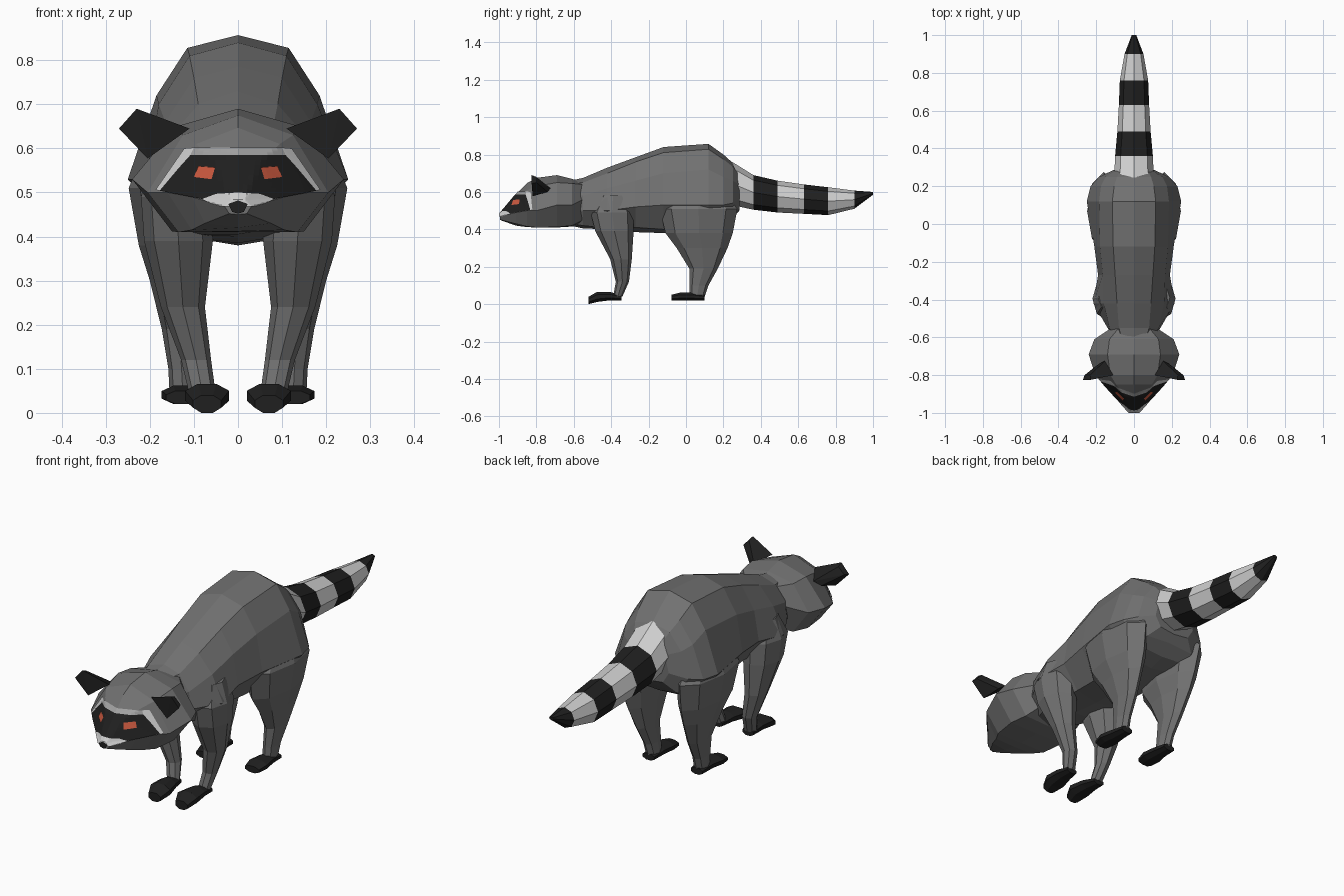
import bpy, bmesh, math
from mathutils import Vector
from mathutils.bvhtree import BVHTree

if "Cube" in bpy.data.objects:
    bpy.data.objects.remove(bpy.data.objects["Cube"])


def material(name, rgb):
    m = bpy.data.materials.new(name)
    m.diffuse_color = (*rgb, 1)
    m.use_nodes = True
    m.node_tree.nodes["Principled BSDF"].inputs["Base Color"].default_value = m.diffuse_color
    return m


GREY = material("grey_fur", (0.165, 0.165, 0.165))
BLACK = material("black_fur", (0.014, 0.014, 0.014))
WHITE = material("white_fur", (0.62, 0.62, 0.62))
LIGHT = material("light_grey_fur", (0.36, 0.36, 0.36))
ORANGE = material("orange_eye", (0.6, 0.1, 0.05))


def finish(bm, name, mats, mirror=False):
    bmesh.ops.recalc_face_normals(bm, faces=bm.faces)
    me = bpy.data.meshes.new(name)
    bm.to_mesh(me)
    bm.free()
    for m in mats:
        me.materials.append(m)
    ob = bpy.data.objects.new(name, me)
    bpy.context.collection.objects.link(ob)
    if mirror:
        ob.modifiers.new("mirror", 'MIRROR').use_clip = True
    return ob


def loft(name, rings, mats, mirror=False, bands=None):
    """Skin a list of point rings; bands gives a material index per segment."""
    bm = bmesh.new()
    loops = [[bm.verts.new(p) for p in r] for r in rings]
    n = len(loops[0])
    for s, (a, b) in enumerate(zip(loops, loops[1:])):
        for i in range(n):
            j = (i + 1) % n
            f = bm.faces.new((a[i], a[j], b[j], b[i]))
            f.material_index = bands[s] if bands else 0
    for loop, s in ((loops[0], 0), (loops[-1], -1)):
        f = bm.faces.new(loop)
        f.material_index = bands[s] if bands else 0
    return finish(bm, name, mats, mirror)


def section(y, top, half, bottom):
    """Symmetric cross-section at y from its right half."""
    return ([(0, y, top)] + [(x, y, z) for x, z in half] + [(0, y, bottom)]
            + [(-x, y, z) for x, z in reversed(half)])


def flat_ring(cx, z, y0, y1, rx, n=8):
    """Horizontal ellipse for legs."""
    cy, ry = (y0 + y1) / 2, (y1 - y0) / 2
    return [(cx + rx * math.cos(t), cy + ry * math.sin(t), z)
            for t in (2 * math.pi * i / n for i in range(n))]


def upright_ring(cx, y, z0, z1, rx, n=8, turn=0.0):
    """Vertical ellipse for the tail and feet."""
    cz, rz = (z0 + z1) / 2, (z1 - z0) / 2
    k = 1 / math.cos(turn)
    return [(cx + rx * k * math.cos(t), y, cz + rz * k * math.sin(t))
            for t in (turn + 2 * math.pi * i / n for i in range(n))]


# Torso, neck to rump
loft("torso", [
    section(-.62, .66, [(.06, .645), (.10, .58), (.10, .50), (.06, .43)], .42),
    section(-.55, .675, [(.08, .65), (.13, .58), (.14, .50), (.09, .42)], .405),
    section(-.42, .73, [(.09, .70), (.16, .62), (.215, .50), (.12, .405)], .40),
    section(-.27, .785, [(.10, .76), (.165, .66), (.19, .52), (.11, .41)], .385),
    section(-.12, .84, [(.11, .81), (.18, .70), (.21, .53), (.12, .40)], .38),
    section(.12, .857, [(.115, .828), (.185, .72), (.25, .53), (.15, .42)], .395),
    section(.20, .80, [(.105, .775), (.175, .68), (.23, .53), (.15, .43)], .42),
    section(.25, .755, [(.09, .735), (.15, .66), (.185, .54), (.13, .46)], .47),
    section(.285, .70, [(.07, .69), (.09, .64), (.11, .56), (.08, .51)], .50),
], [GREY])

# Head, nose tip to back of skull
head = loft("head", [
    section(-.994, .485, [(.015, .482), (.03, .468), (.02, .452)], .45),
    section(-.91, .585, [(.05, .57), (.105, .49), (.075, .43)], .42),
    section(-.85, .647, [(.095, .61), (.16, .50), (.105, .415)], .412),
    section(-.80, .675, [(.125, .63), (.205, .50), (.135, .41)], .41),
    section(-.69, .69, [(.14, .65), (.24, .53), (.15, .412)], .41),
    section(-.61, .67, [(.13, .645), (.21, .53), (.13, .42)], .415),
    section(-.55, .65, [(.08, .64), (.12, .56), (.10, .45)], .43),
], [GREY])

# Ears
bm = bmesh.new()
for p in [(.27, -.825, .645), (.23, -.825, .69), (.11, -.80, .645),
          (.205, -.82, .577), (.155, -.725, .62), (.185, -.74, .60),
          (.262, -.80, .65), (.232, -.80, .68)]:
    bm.verts.new(p)
bmesh.ops.convex_hull(bm, input=bm.verts)
finish(bm, "ears", [BLACK], True)

# Ringed tail
loft("tail", [
    upright_ring(0, y, z0, z1, r) for y, z0, z1, r in [
        (.245, .53, .762, .105), (.36, .505, .69, .10), (.49, .49, .66, .088),
        (.63, .483, .64, .08), (.76, .476, .625, .075), (.90, .51, .607, .05),
        (1.0, .585, .60, .012)]
], [WHITE, BLACK], bands=[0, 1, 0, 1, 0, 1])

# Legs
loft("front_legs", [flat_ring(*r) for r in [
    (.13, .58, -.46, -.32, .06), (.14, .49, -.51, -.28, .08),
    (.135, .39, -.485, -.28, .078), (.125, .24, -.405, -.29, .05),
    (.095, .12, -.375, -.305, .034), (.08, .04, -.39, -.34, .03)]], [GREY], True)
loft("hind_legs", [flat_ring(*r) for r in [
    (.15, .60, -.06, .20, .06), (.16, .51, -.14, .275, .088),
    (.15, .38, -.11, .25, .075), (.145, .30, -.05, .222, .055),
    (.135, .19, .018, .17, .038), (.128, .10, .018, .12, .03),
    (.125, .04, .018, .10, .03)]], [GREY], True)

# Paws
loft("front_paws", [upright_ring(cx, y, a, b, r, 8, math.pi / 8) for cx, y, a, b, r in [
    (.08, -.345, .02, .05, .028), (.075, -.41, .02, .066, .04),
    (.07, -.475, .012, .066, .05), (.07, -.52, .0, .04, .032)]], [BLACK], True)
loft("hind_paws", [upright_ring(cx, y, a, b, r, 8, math.pi / 8) for cx, y, a, b, r in [
    (.125, .10, .02, .05, .03), (.125, .03, .02, .062, .036),
    (.127, -.03, .02, .062, .046), (.127, -.078, .02, .05, .036)]], [BLACK], True)

# Face markings: thin plates laid on the front of the head
hb = bmesh.new()
hb.from_mesh(head.data)
tree = BVHTree.FromBMesh(hb)


def marking(name, quads, mat, lift, n=8):
    bm = bmesh.new()
    for quad in quads:
        a, b, c, d = (Vector(q) for q in quad)
        grid = {}
        for i in range(n + 1):
            for j in range(n + 1):
                p = a.lerp(b, i / n).lerp(d.lerp(c, i / n), j / n)
                hit = tree.ray_cast(Vector((p.x + 1e-5, -2, p.y)), Vector((0, 1, 0)))[0]
                if hit:
                    grid[i, j] = bm.verts.new((p.x, hit.y - lift, p.y))
        for i in range(n):
            for j in range(n):
                keys = [(i, j), (i + 1, j), (i + 1, j + 1), (i, j + 1)]
                if all(k in grid for k in keys):
                    bm.faces.new([grid[k] for k in keys])
    ob = finish(bm, name, [mat], True)
    # face the plates forward
    if sum(f.normal.y for f in ob.data.polygons) > 0:
        ob.data.flip_normals()


marking("eye_mask", [
    [(0, .585), (.108, .585), (.08, .485), (0, .499)],
    [(.108, .585), (.135, .555), (.178, .504), (.08, .485)]], BLACK, .005)
marking("brow_band", [[(0, .602), (.10, .602), (.108, .585), (0, .585)]], LIGHT, .005)
marking("cheek_stripes", [[(.10, .602), (.122, .60), (.187, .506), (.178, .504)],
                          [(.108, .585), (.10, .602), (.178, .504), (.135, .555)]],
        WHITE, .0055)
marking("muzzle_patch", [[(0, .50), (.05, .497), (.04, .468), (0, .468)],
                         [(.05, .497), (.082, .485), (.06, .474), (.04, .468)]],
        WHITE, .0055)
marking("nose", [[(0, .482), (.022, .474), (.013, .456), (0, .452)]], BLACK, .007, 4)
marking("eyes", [[(.052, .557), (.09, .56), (.10, .535), (.06, .53)]], ORANGE, .0085, 4)
hb.free()
